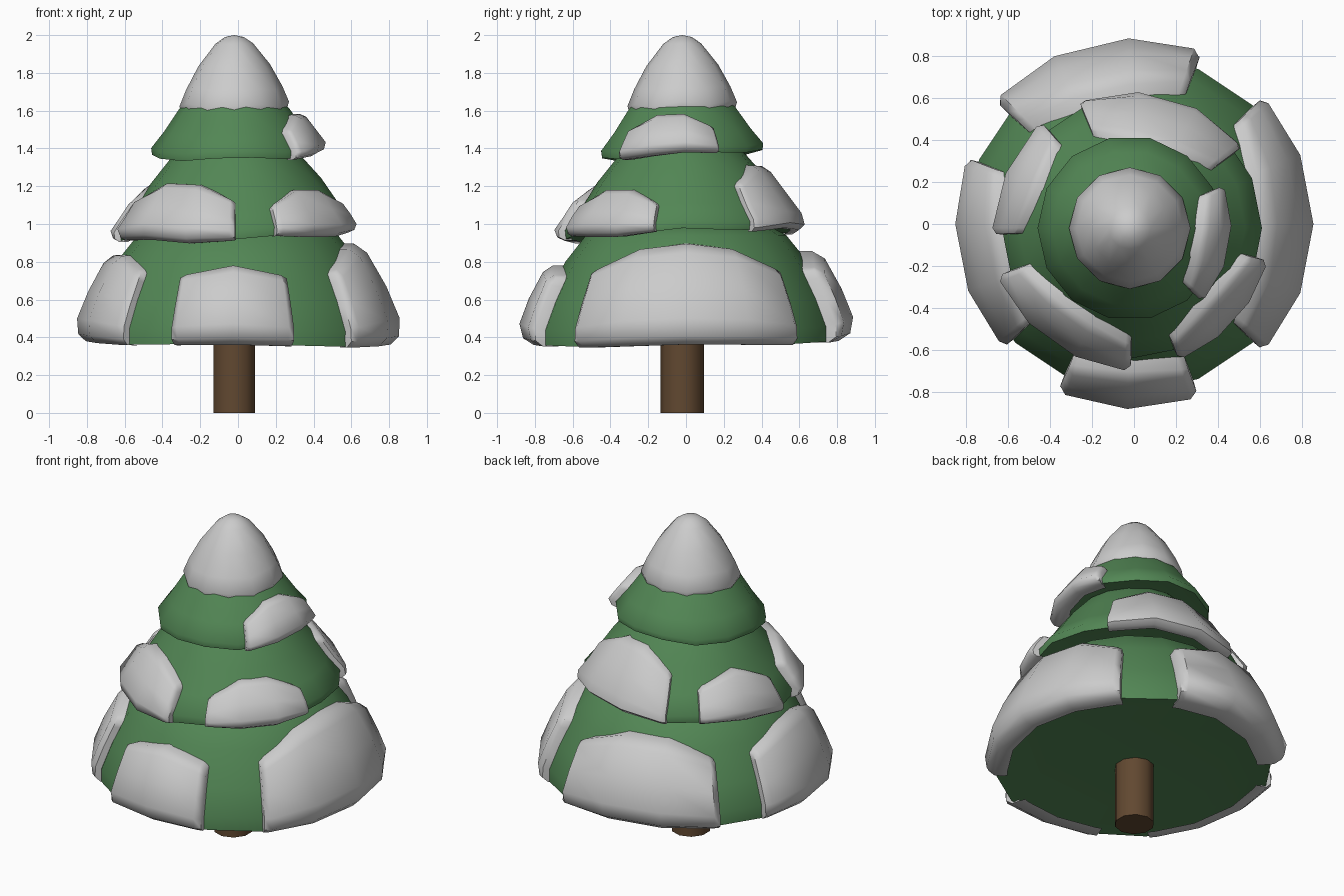
import bpy, bmesh
from math import sin, cos, radians, pi

if "Cube" in bpy.data.objects:
    bpy.data.objects.remove(bpy.data.objects["Cube"])


def material(name, rgb):
    m = bpy.data.materials.new(name)
    m.diffuse_color = (*rgb, 1)
    m.use_nodes = True
    m.node_tree.nodes["Principled BSDF"].inputs["Base Color"].default_value = m.diffuse_color
    return m


green = material("pine_green", (0.085, 0.24, 0.09))
brown = material("bark_brown", (0.12, 0.065, 0.03))


def finish(bm, name, mat=None, angle=50):
    bmesh.ops.recalc_face_normals(bm, faces=bm.faces[:])
    me = bpy.data.meshes.new(name)
    bm.to_mesh(me)
    bm.free()
    ob = bpy.data.objects.new(name, me)
    bpy.context.collection.objects.link(ob)
    if mat:
        me.materials.append(mat)
    bpy.ops.object.select_all(action='DESELECT')
    ob.select_set(True)
    bpy.context.view_layer.objects.active = ob
    bpy.ops.object.shade_smooth_by_angle(angle=radians(angle))
    return ob


class Tier:
    """Lathed cone whose rim height is tilted and waved; profile runs top to rim."""

    def __init__(self, name, centre, outer, under, sides, tilt, phase, wave, waves, mat=green, spin=0.0):
        self.c, self.outer = centre, outer
        self.tilt, self.phase, self.wave, self.waves = tilt, radians(phase), wave, waves
        self.top, self.rim = outer[0][1], outer[-1][1]
        bm = bmesh.new()
        rings = []
        for r, z in outer + under:
            if r == 0:
                rings.append([bm.verts.new(self.point(0, 0, z))] * sides)
            else:
                rings.append([bm.verts.new(self.point(2 * pi * (i + spin) / sides, r, z)) for i in range(sides)])
        for a, b in zip(rings, rings[1:]):
            for i in range(sides):
                j = (i + 1) % sides
                bm.faces.new(dict.fromkeys((a[i], a[j], b[j], b[i])))
        if outer[0][0] > 0:
            bm.faces.new(rings[0])
        bm.faces.new(rings[-1])
        finish(bm, name, mat)

    def point(self, a, r, z):
        w = min(1, max(0, (self.top - z) / (self.top - self.rim)))
        dz = self.tilt * cos(a - self.phase) + self.wave * cos(self.waves * a)
        return (self.c[0] + r * cos(a), self.c[1] + r * sin(a), z + w * dz)

    def radius(self, z):
        for (r0, z0), (r1, z1) in zip(self.outer, self.outer[1:]):
            if z >= z1:
                return r0 + (r1 - r0) * min(1, (z0 - z) / (z0 - z1))
        return self.outer[-1][0]

    def snow(self, name, a0, a1, top, thick, drop=0.1):
        """Pillow of snow between two angles, lying on the tier and tucked under its rim."""
        a0, a1 = radians(a0), radians(a1)
        n = max(2, round((a1 - a0) / radians(22.5)))
        edge = 0.03
        cols = [(a0, -.5), (a0 + edge * .3, .55), (a0 + edge * 1.8, .9)]
        cols += [(a0 + (a1 - a0) * i / n, 1) for i in range(1, n)]
        cols += [(a1 - edge * 1.8, .9), (a1 - edge * .3, .55), (a1, -.5)]
        rows = [(0, -.5), (.03, .55), (.13, .9), (.45, 1), (.75, 1), (.92, .7), (1, .1), (1, -.9)]
        bm = bmesh.new()
        grid = []
        for a, kc in cols:
            u = abs(2 * (a - a0) / (a1 - a0) - 1)
            t = top - drop * u ** 2.5
            col = []
            for f, kr in rows:
                z = t + (self.rim - .005 - t) * f
                off = thick * min(kc, kr)
                col.append(bm.verts.new(self.point(a, self.radius(z) + off, z + .3 * max(0, off) * (1 - f))))
            grid.append(col)
        for p, q in zip(grid, grid[1:]):
            for i in range(len(rows) - 1):
                bm.faces.new((p[i], p[i + 1], q[i + 1], q[i]))
        finish(bm, name)


# Trunk
bm = bmesh.new()
bmesh.ops.create_cone(bm, cap_ends=True, segments=10, radius1=.115, radius2=.115, depth=.5)
bmesh.ops.translate(bm, verts=bm.verts[:], vec=(-.02, -.02, .25))
finish(bm, "trunk", brown)

# Green branch tiers
lower = Tier("lower_branches", (0, 0), [(.42, 1.0), (.53, .94), (.64, .80), (.74, .60), (.80, .45), (.80, .37)],
             [(.7, .38)], 16, .014, 130, .006, 4)
middle = Tier("middle_branches", (-.01, -.02), [(.28, 1.43), (.34, 1.36), (.45, 1.23), (.54, 1.09), (.62, .99), (.615, .945)],
              [(.5, .96)], 16, .033, 50, .012, 5)
upper = Tier("upper_branches", (-.02, -.02), [(.22, 1.68), (.29, 1.61), (.37, 1.49), (.44, 1.40), (.435, 1.365)],
             [(.3, 1.38)], 14, .024, 70, .01, 4)

# Snow cap at the tip
Tier("snow_cap", (-.02, -.02), [(0, 2.0), (.05, 1.99), (.10, 1.955), (.19, 1.84), (.255, 1.72), (.29, 1.635), (.28, 1.60)],
     [(.22, 1.60)], 12, .012, 80, .012, 5, None)

# Snow patches: name, start angle, end angle, top height, thickness, corner drop
for p in (("right", -45, 45, .90, .075, .16), ("front", -115, -69, .78, .09, .07),
          ("left", 158, 224, .84, .065, .10), ("back", 68, 139, .86, .10, .12)):
    lower.snow("lower_snow_" + p[0], *p[1:])
for p in (("back", 36, 113, 1.31, .045, .12), ("left", 130, 183, 1.21, .05, .10),
          ("front_left", 199, 270, 1.23, .065, .11), ("front_right", -71, -13, 1.19, .05, .11)):
    middle.snow("middle_snow_" + p[0], *p[1:])
upper.snow("upper_snow_right", -46, 25, 1.58, .055, .09)
